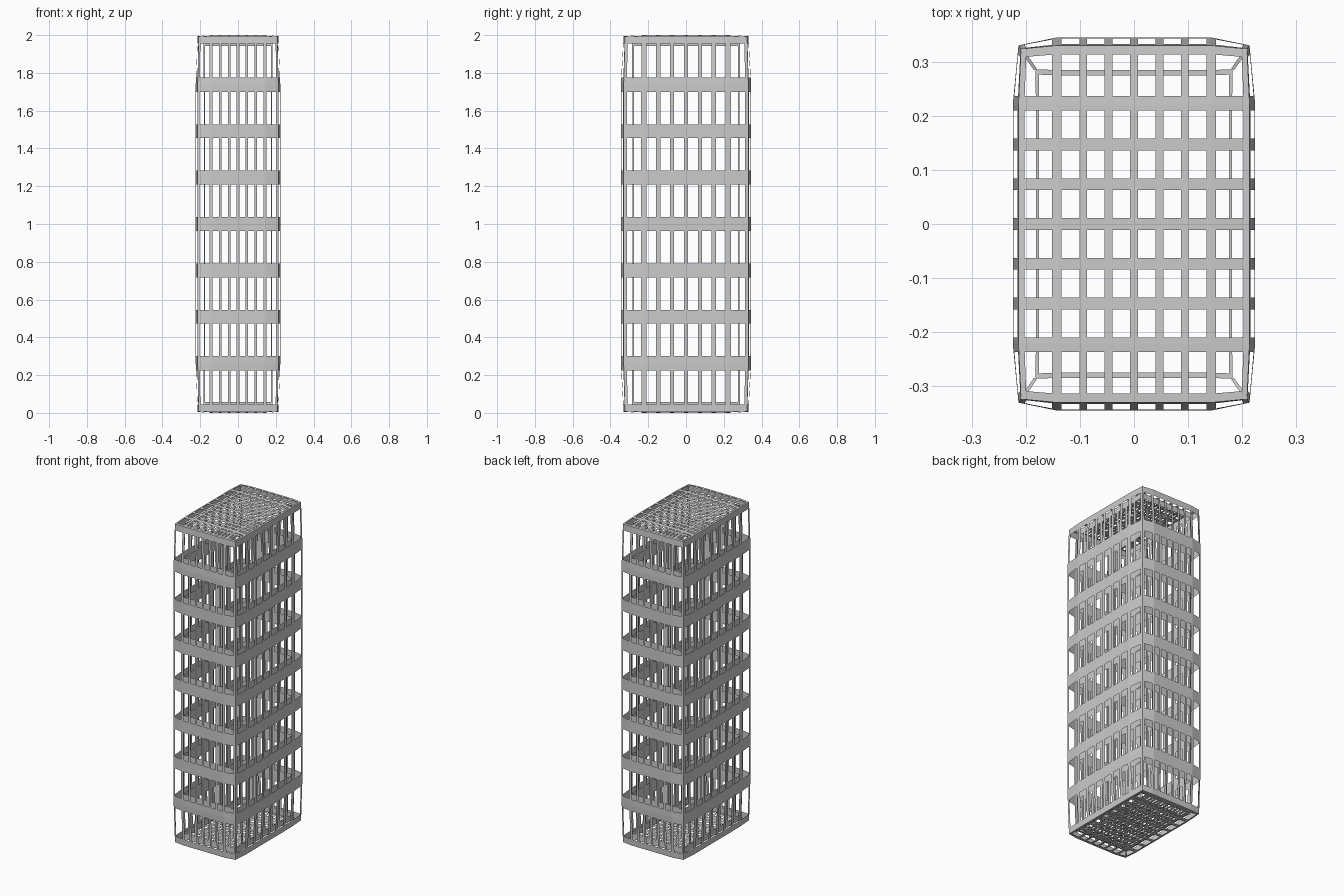
import bpy, bmesh
from mathutils import Vector

if "Cube" in bpy.data.objects:
    bpy.data.objects.remove(bpy.data.objects["Cube"])

BASE = Vector((0.188, 0.294, 0.982))     # half size of the plain box grid
PUSH = Vector((0.036, 0.051, 0.018))     # offset along the vertex normal
RIM = 0.15                               # bar width as a share of each cell


def place(p, amount):
    """Scale a unit-cube grid point and push it along its averaged normal."""
    n = Vector([round(c) if abs(c) > 0.99 else 0 for c in p]).normalized()
    return Vector([p[i] * BASE[i] + n[i] * PUSH[i] * amount + (1 if i == 2 else 0)
                   for i in range(3)])


def finish(bm, name):
    me = bpy.data.meshes.new(name)
    bm.to_mesh(me)
    bm.free()
    ob = bpy.data.objects.new(name, me)
    bpy.context.collection.objects.link(ob)
    return ob


def lattice_shell(name, amount):
    # 8 x 8 x 8 box grid
    bm = bmesh.new()
    bmesh.ops.create_cube(bm, size=2)
    bmesh.ops.subdivide_edges(bm, edges=bm.edges[:], cuts=7, use_grid_fill=True)
    for v in bm.verts:
        v.co = place(v.co, amount)
    # open a window in every cell
    for f in bm.faces[:]:
        vs = f.verts[:]
        c = [v.co.copy() for v in vs]
        inner = []
        for i in range(4):
            a, b, o, d = c[i], c[(i + 1) % 4], c[(i + 2) % 4], c[(i + 3) % 4]
            k = 1 - RIM
            inner.append(bm.verts.new(a * k * k + (b + d) * k * RIM + o * RIM * RIM))
        for i in range(4):
            j = (i + 1) % 4
            bm.faces.new((vs[i], vs[j], inner[j], inner[i]))
        bm.faces.remove(f)
    return finish(bm, name)


lattice_shell("outer_lattice", 1.0)
lattice_shell("inner_lattice", -0.27)

# short ribs joining the two shells at the corners
bm = bmesh.new()
for sx in (-1, 1):
    for sy in (-1, 1):
        for sz in (-1, 1):
            p = Vector((sx, sy, sz))
            a, b = place(p, 1.0), place(p, -0.27)
            w = (b - a).cross(Vector((0, 0, 1))).normalized() * 0.003
            bm.faces.new([bm.verts.new(q) for q in (a - w, a + w, b + w, b - w)])
finish(bm, "corner_ribs")
